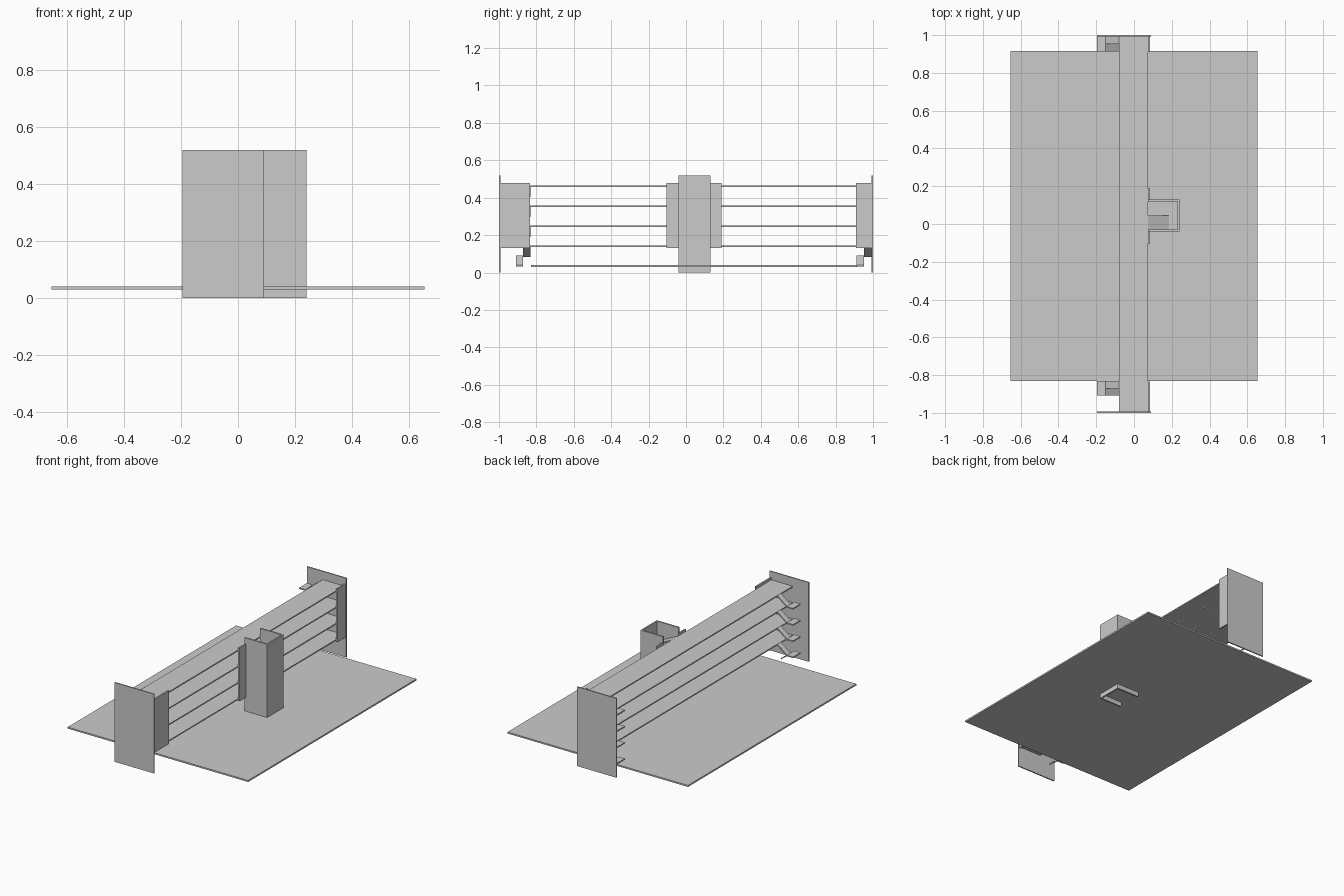
import bpy, bmesh

if "Cube" in bpy.data.objects:
    bpy.data.objects.remove(bpy.data.objects["Cube"])

def prism(name, a, b, y0, y1, t=0.008):
    """Flat slab running from point a to point b in (x, z), between y0 and y1."""
    (xa, za), (xb, zb) = a, b
    h = t / 2
    prof = [(xa, za - h), (xb, zb - h), (xb, zb + h), (xa, za + h)]
    bm = bmesh.new()
    v0 = [bm.verts.new((x, y0, z)) for x, z in prof]
    v1 = [bm.verts.new((x, y1, z)) for x, z in prof]
    bm.faces.new(v0)
    bm.faces.new(v1[::-1])
    for i in range(4):
        j = (i + 1) % 4
        bm.faces.new((v0[i], v1[i], v1[j], v0[j]))
    bmesh.ops.recalc_face_normals(bm, faces=bm.faces)
    me = bpy.data.meshes.new(name)
    bm.to_mesh(me)
    bm.free()
    ob = bpy.data.objects.new(name, me)
    bpy.context.collection.objects.link(ob)
    return ob

def box(name, x0, x1, y0, y1, z0, z1):
    zm = (z0 + z1) / 2
    return prism(name, (x0, zm), (x1, zm), y0, y1, z1 - z0)

BASE, STEP = 0.035, 0.1065
levels = [BASE + STEP * i for i in range(5)]
XB, XF = -0.08, 0.075          # back and front edge of the floors

# Ground plate and the four upper floors
box("ground_plate", -0.655, 0.655, -0.83, 0.915, 0.03, 0.04)
for i, z in enumerate(levels[1:]):
    box(f"floor_{i + 1}", XB, XF, -0.992, 0.992, z - 0.004, z + 0.004)

# End walls
for s, n in ((-1, "left"), (1, "right")):
    y0, y1 = sorted((s * 0.992, s * 1.0))
    box(f"end_wall_{n}", -0.195, 0.09, y0, y1, 0, 0.52)

# Front facade panels at the ends and beside the stair tower
for i, (y0, y1) in enumerate([(-0.992, -0.835), (0.91, 0.992), (-0.105, -0.04), (0.13, 0.19)]):
    box(f"front_panel_{i}", XF, 0.085, y0, y1, 0.13, 0.48)

# U-shaped stair tower
box("tower_front", 0.23, 0.24, -0.04, 0.13, 0, 0.52)
box("tower_side_left", XF, 0.23, -0.04, -0.03, 0, 0.52)
box("tower_side_right", XF, 0.23, 0.12, 0.13, 0, 0.52)

def stairs(name, x_floor, x_turn, x_end, y_down, y_mid, y_up):
    """Half-landings with one flight down and one flight up beside it."""
    for i, z in enumerate(levels[:-1]):
        zm = z + STEP / 2
        ys = sorted((y_down, y_up))
        prism(f"{name}_landing_{i}", (x_turn, zm), (x_end, zm), *ys)
        prism(f"{name}_lower_flight_{i}", (x_floor, z), (x_turn, zm), *sorted((y_down, y_mid)))
        prism(f"{name}_upper_flight_{i}", (x_turn, zm), (x_floor, z + STEP), *sorted((y_mid, y_up)))

# Stairs at both ends and inside the tower
stairs("left_stairs", XB, -0.15, -0.195, -0.908, -0.871, -0.832)
stairs("right_stairs", XB, -0.15, -0.195, 0.912, 0.952, 0.992)
stairs("tower_stairs", XF, 0.185, 0.23, 0.12, 0.045, -0.03)
